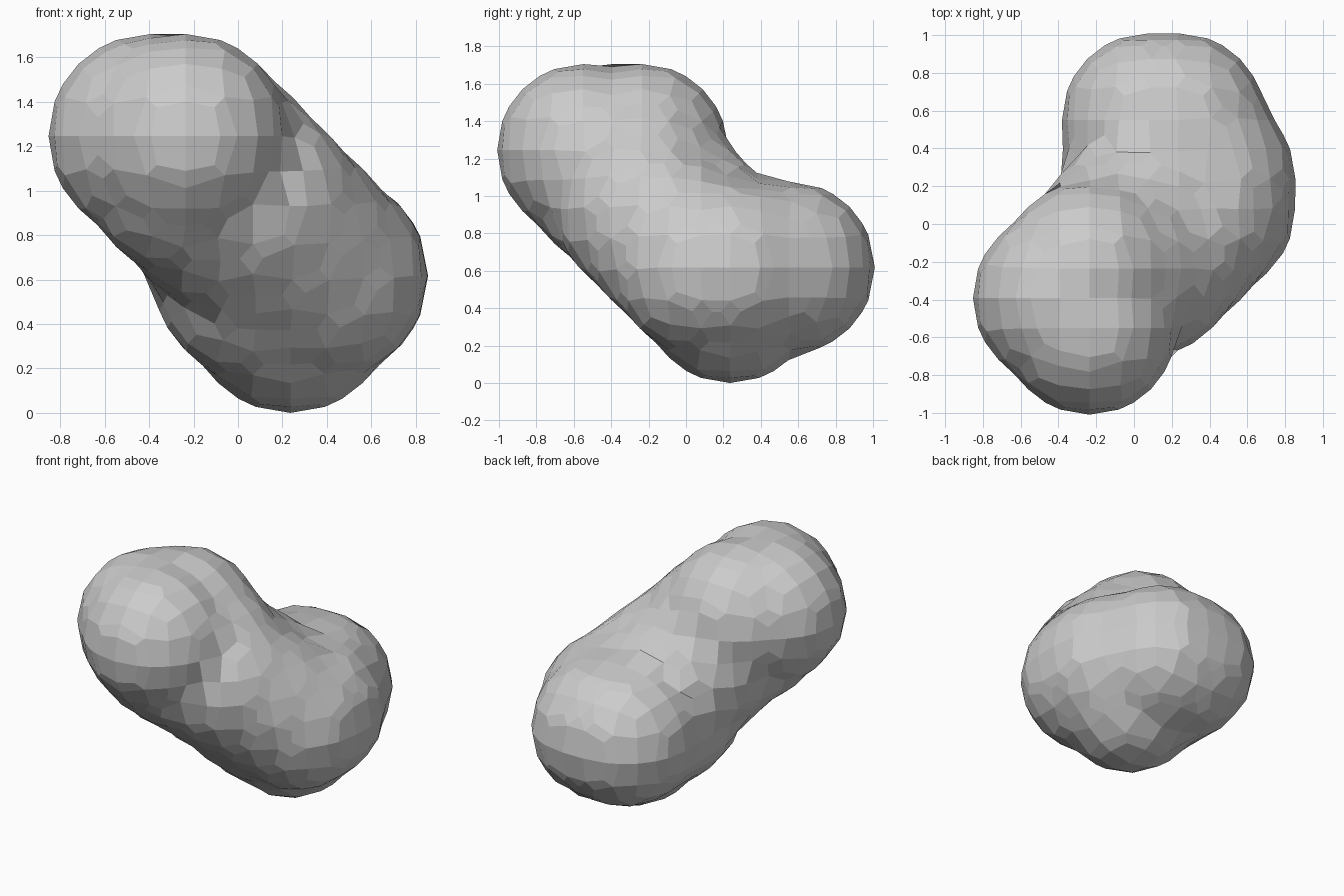
import bpy, bmesh
from mathutils import Vector
from itertools import product

if "Cube" in bpy.data.objects:
    bpy.data.objects.remove(bpy.data.objects["Cube"])

STEP = 0.157
RADIUS = 0.455
BLEND = 0.02

# Skeleton strands, in grid steps (x, y, z above the lower lobe centre); the blob is their offset
H = 0.5
STRANDS = [
    # upper lobe
    [(-1.5, -3.5, 4), (-2.5, -2.5, 4), (-1.5, -1.5, 4)],
    [(-1.5, -3.5, 4), (-1.5, -2.5, 3), (-0.5, -1.5, 3)],
    # neck
    [(-1.5, -2.5, 3), (-0.5, -1.5, 2), (0.5, -0.5, 1), (1.5, 0.5, 0)],
    [(-1.5, -1.5, 4), (-0.5, -1.5, 3), (-0.5, -0.5, 2), (0.5, 0.5, 1), (1.5, 1.5, 0)],
    [(-0.5, -1.5, 3), (0.5, -1.5, 2), (1.5, -0.5, 1), (2.5, 0.5, 0)],
    # lower lobe
    [(2.5, 0.5, 0), (2.5, 1.5, 0), (1.5, 1.5, -1), (0.5, 0.5, 0)],
    # rear bulge
    [(2.5, 1.5, 0), (1.5, 3.5, 0), (0.5, 3.5, 0), (0.5, 0.5, 0)],
]
BASE = Vector((0, 0, 0.61))
SEGMENTS = [(BASE + Vector(a) * STEP, BASE + Vector(b) * STEP)
            for s in STRANDS for a, b in zip(s, s[1:])]


def field(p):
    d = 9.0
    for a, b in SEGMENTS:
        ab = b - a
        t = max(0.0, min(1.0, (p - a).dot(ab) / ab.length_squared))
        e = (p - a - ab * t).length - RADIUS
        h = max(BLEND - abs(d - e), 0.0) / BLEND
        d = min(d, e) - h * h * BLEND / 4
    return d


def project(p):
    e = 0.005
    for _ in range(3):
        d = field(p)
        g = Vector([field(p + v) - field(p - v)
                    for v in (Vector((e, 0, 0)), Vector((0, e, 0)), Vector((0, 0, e)))])
        if g.length > 1e-6:
            p = p - g.normalized() * d
    return p


# Coarse surface: quads around each sign-changing grid edge
origin = Vector((-7 * STEP, -8 * STEP, 0.61 - 5.5 * STEP))
dims = (15, 17, 14)
value = {n: field(origin + Vector(n) * STEP) for n in product(*(range(d) for d in dims))}

bm = bmesh.new()
cells = {}


def step_along(n, ax):
    return tuple(n[i] + (i == ax) for i in range(3))


def cell_vert(c):
    if c not in cells:
        pts = []
        for o in product((0, 1), repeat=3):
            n = tuple(c[i] + o[i] for i in range(3))
            for ax in range(3):
                m = step_along(n, ax)
                if o[ax] or (value[n] < 0) == (value[m] < 0):
                    continue
                p, q = origin + Vector(n) * STEP, origin + Vector(m) * STEP
                pts.append(p.lerp(q, value[n] / (value[n] - value[m])))
        cells[c] = bm.verts.new(project(sum(pts, Vector()) / len(pts)))
    return cells[c]


for n in value:
    for ax in range(3):
        m = step_along(n, ax)
        if m not in value or (value[n] < 0) == (value[m] < 0):
            continue
        u, v = (ax + 1) % 3, (ax + 2) % 3
        ring = []
        for du, dv in ((0, 0), (1, 0), (1, 1), (0, 1)):
            c = list(n)
            c[u] -= du
            c[v] -= dv
            ring.append(cell_vert(tuple(c)))
        bm.faces.new(ring if value[n] < 0 else ring[::-1])

bmesh.ops.recalc_face_normals(bm, faces=bm.faces)

# Stand on the ground
low = min(v.co.z for v in bm.verts)
bmesh.ops.translate(bm, verts=bm.verts, vec=(0, 0, -low))

mesh = bpy.data.meshes.new("blob")
bm.to_mesh(mesh)
bm.free()
bpy.context.collection.objects.link(bpy.data.objects.new("blob", mesh))
